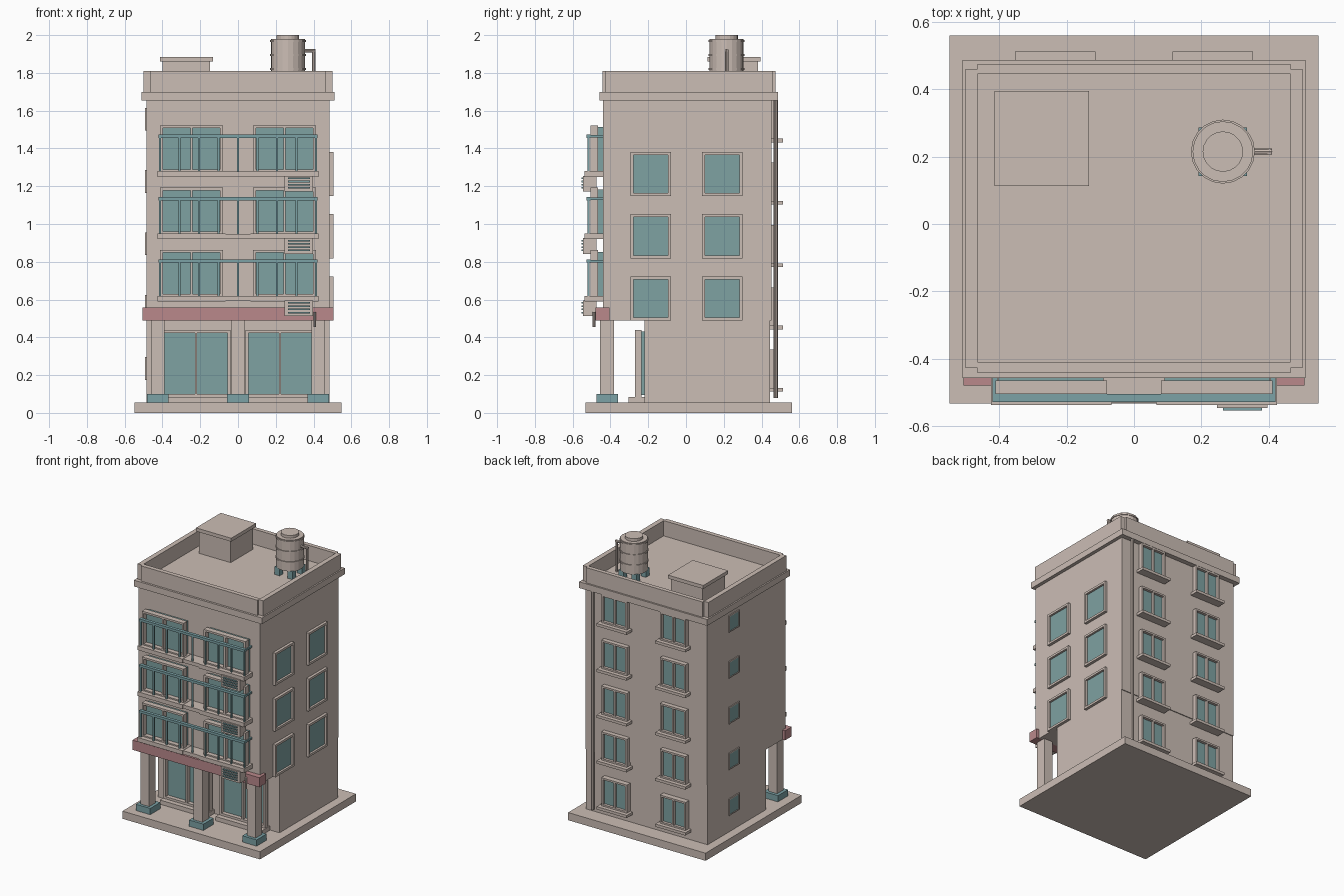
import bpy, bmesh, math
from mathutils import Matrix, Vector

if "Cube" in bpy.data.objects:
    bpy.data.objects.remove(bpy.data.objects["Cube"])


def material(name, rgb):
    m = bpy.data.materials.new(name)
    m.diffuse_color = (*rgb, 1)
    m.use_nodes = True
    m.node_tree.nodes["Principled BSDF"].inputs["Base Color"].default_value = m.diffuse_color
    return m


WALL = material("beige plaster", (0.60, 0.51, 0.46))
GLASS = material("teal glass", (0.21, 0.36, 0.36))
TEAL = material("teal trim", (0.20, 0.36, 0.38))
PINK = material("pink band", (0.49, 0.25, 0.26))


def finish(name, bm, mat):
    me = bpy.data.meshes.new(name)
    bm.to_mesh(me)
    bm.free()
    me.materials.append(mat)
    ob = bpy.data.objects.new(name, me)
    bpy.context.collection.objects.link(ob)
    return ob


def boxes(name, mat, items):
    """One object from boxes given as (x0, x1, y0, y1, z0, z1)."""
    bm = bmesh.new()
    for x0, x1, y0, y1, z0, z1 in items:
        m = Matrix.Translation(((x0 + x1) / 2, (y0 + y1) / 2, (z0 + z1) / 2))
        m = m @ Matrix.Diagonal((x1 - x0, y1 - y0, z1 - z0, 1))
        bmesh.ops.create_cube(bm, size=1, matrix=m)
    return finish(name, bm, mat)


def rods(name, mat, items, sides=8):
    """One object from cylinders given as (start, end, radius)."""
    bm = bmesh.new()
    for a, b, r in items:
        a, b = Vector(a), Vector(b)
        q = (b - a).to_track_quat('Z', 'Y').to_matrix().to_4x4()
        bmesh.ops.create_cone(bm, cap_ends=True, segments=sides, radius1=r, radius2=r,
                              depth=(b - a).length, matrix=Matrix.Translation((a + b) / 2) @ q)
    return finish(name, bm, mat)


def frame(x0, x1, z0, z1, y0, y1, w, mullion=0.0):
    """Rectangular frame facing y, with an optional centre bar."""
    out = [(x0, x0 + w, y0, y1, z0, z1), (x1 - w, x1, y0, y1, z0, z1),
           (x0 + w, x1 - w, y0, y1, z0, z0 + w), (x0 + w, x1 - w, y0, y1, z1 - w, z1)]
    if mullion:
        c = (x0 + x1) / 2
        out.append((c - mullion / 2, c + mullion / 2, y0, y1, z0 + w, z1 - w))
    return out


def turn(items):
    """Swap x and y, so that a frame faces x."""
    return [(c, d, a, b, e, f) for a, b, c, d, e, f in items]


STEP = 0.33

# Plinth, walls, cornice
boxes("plinth", WALL, [(-0.548, 0.548, -0.533, 0.56, 0, 0.055)])
boxes("ground_floor", WALL, [(-0.485, 0.485, -0.22, 0.446, 0.055, 0.49)])
boxes("upper_floors", WALL, [(-0.485, 0.485, -0.44, 0.452, 0.488, 1.655)])
boxes("cornice", WALL, [(-0.51, 0.51, -0.457, 0.487, 1.655, 1.70)])

# Parapet
boxes("parapet", WALL, [(-0.50, -0.465, -0.428, 0.46, 1.70, 1.81),
                        (0.465, 0.50, -0.428, 0.46, 1.70, 1.81),
                        (-0.465, 0.465, -0.442, -0.41, 1.70, 1.81),
                        (-0.465, 0.465, 0.445, 0.475, 1.70, 1.81)])

# Roof hatch
boxes("roof_hatch", WALL, [(-0.40, -0.147, 0.127, 0.381, 1.70, 1.86)])
boxes("roof_hatch_lid", WALL, [(-0.414, -0.133, 0.113, 0.395, 1.86, 1.885)])

# Water tank on four legs, with ribs, cap and pipe
TX, TY = 0.264, 0.215
rods("tank", WALL, [((TX, TY, 1.755), (TX, TY, 1.98), 0.09),
                    ((TX, TY, 1.98), (TX, TY, 2.0), 0.06)], 20)
rods("tank_ribs", WALL, [((TX, TY, z - 0.005), (TX, TY, z + 0.005), 0.095)
                         for z in (1.82, 1.895, 1.968)], 20)
boxes("tank_legs", TEAL, [(TX + i - 0.02, TX + i + 0.02, TY + j - 0.02, TY + j + 0.02, 1.70, 1.757)
                          for i in (-0.052, 0.052) for j in (-0.052, 0.052)])
rods("tank_pipe", WALL, [((TX + 0.08, TY, 1.918), (0.41, TY, 1.918), 0.009),
                         ((0.402, TY, 1.70), (0.402, TY, 1.925), 0.009)])

# Arcade columns and pink band
COLS = (-0.424, 0, 0.424)
boxes("columns", WALL, [(x - 0.035, x + 0.035, -0.455, -0.382, 0.055, 0.49) for x in COLS])
boxes("column_bases", TEAL, [(x - 0.057, x + 0.057, -0.475, -0.36, 0.055, 0.10) for x in COLS])
boxes("arcade_band", PINK, [(-0.506, 0.506, -0.48, -0.405, 0.488, 0.557)])
rods("band_drain", WALL, [((0.406, -0.487, 0.455), (0.406, -0.487, 0.535), 0.007)])

# Shop windows, balcony windows
fr, gl, steps = [], [], []
for x0, x1 in ((-0.405, -0.04), (0.04, 0.405)):
    fr += frame(x0, x1, 0.085, 0.44, -0.27, -0.235, 0.016, 0.012)
    gl.append((x0 + 0.01, x1 - 0.01, -0.24, -0.218, 0.095, 0.43))
    steps.append((x0 - 0.005, x1 + 0.005, -0.305, -0.22, 0.055, 0.085))
boxes("shop_frames", WALL, fr)
boxes("shop_glass", GLASS, gl)
boxes("shop_steps", WALL, steps)

fr, gl, slabs, rails, posts, acs, louvers, backs = [], [], [], [], [], [], [], []
for f in range(3):
    z = f * STEP
    for x0, x1 in ((-0.412, -0.08), (0.08, 0.412)):
        fr += frame(x0, x1, z + 0.615, z + 0.862, -0.505, -0.465, 0.014, 0.012)
        gl.append((x0 + 0.01, x1 - 0.01, -0.472, -0.438, z + 0.62, z + 0.853))
        slabs.append((x0 - 0.013, x1 + 0.013, -0.537, -0.44, z + 0.59, z + 0.62))
    slabs.append((-0.08, 0.08, -0.53, -0.44, z + 0.592, z + 0.618))
    # railing with returns to the wall
    rails.append((-0.42, 0.42, -0.528, -0.505, z + 0.795, z + 0.813))
    for x in (-0.413, 0.413):
        rails.append((x - 0.007, x + 0.007, -0.51, -0.44, z + 0.797, z + 0.81))
    for i in range(9):
        x = -0.413 + i * 0.826 / 8
        posts.append((x - 0.005, x + 0.005, -0.522, -0.511, z + 0.615, z + 0.80))
    # air conditioner hung under the slab edge
    acs.append((0.247, 0.397, -0.546, -0.475, z + 0.512, z + 0.595))
    louvers += [(0.265, 0.38, -0.554, -0.545, z + h, z + h + 0.008)
                for h in (0.527, 0.544, 0.561, 0.578)]
boxes("balcony_window_frames", WALL, fr)
boxes("balcony_window_glass", GLASS, gl)
boxes("balcony_slabs", WALL, slabs)
boxes("balcony_rails", TEAL, rails)
boxes("balcony_posts", TEAL, posts)
boxes("air_conditioners", WALL, acs)
boxes("air_conditioner_louvers", TEAL, louvers)

# Right side windows
fr, gl = [], []
for f in range(3):
    z = 0.488 + f * STEP
    for y in (-0.295, 0.085):
        fr += turn(frame(y, y + 0.215, z, z + 0.234, 0.484, 0.505, 0.016))
        gl.append((0.484, 0.49, y + 0.01, y + 0.205, z + 0.01, z + 0.224))
boxes("right_window_frames", WALL, fr)
boxes("right_window_glass", GLASS, gl)

# Back windows with sills, small left windows
fr, gl, sills, lfr, lgl = [], [], [], [], []
for f in range(5):
    z = f * STEP
    for x in (-0.234, 0.234):
        fr += frame(x - 0.102, x + 0.102, z + 0.13, z + 0.335, 0.444, 0.485, 0.013, 0.012)
        gl.append((x - 0.092, x + 0.092, 0.444, 0.465, z + 0.14, z + 0.325))
        sills.append((x - 0.12, x + 0.12, 0.444, 0.513, z + 0.112, z + 0.132))
    lfr += turn(frame(0.09, 0.21, z + 0.175, z + 0.295, -0.492, -0.484, 0.008))
    lgl.append((-0.489, -0.484, 0.095, 0.205, z + 0.18, z + 0.29))
boxes("back_window_frames", WALL, fr)
boxes("back_window_glass", GLASS, gl)
boxes("back_sills", WALL, sills)
boxes("left_window_frames", WALL, lfr)
boxes("left_window_glass", GLASS, lgl)

# Drainpipe on the back wall
rods("drainpipe", WALL, [((0.412, 0.475, 0.08), (0.412, 0.475, 1.66), 0.011)])
